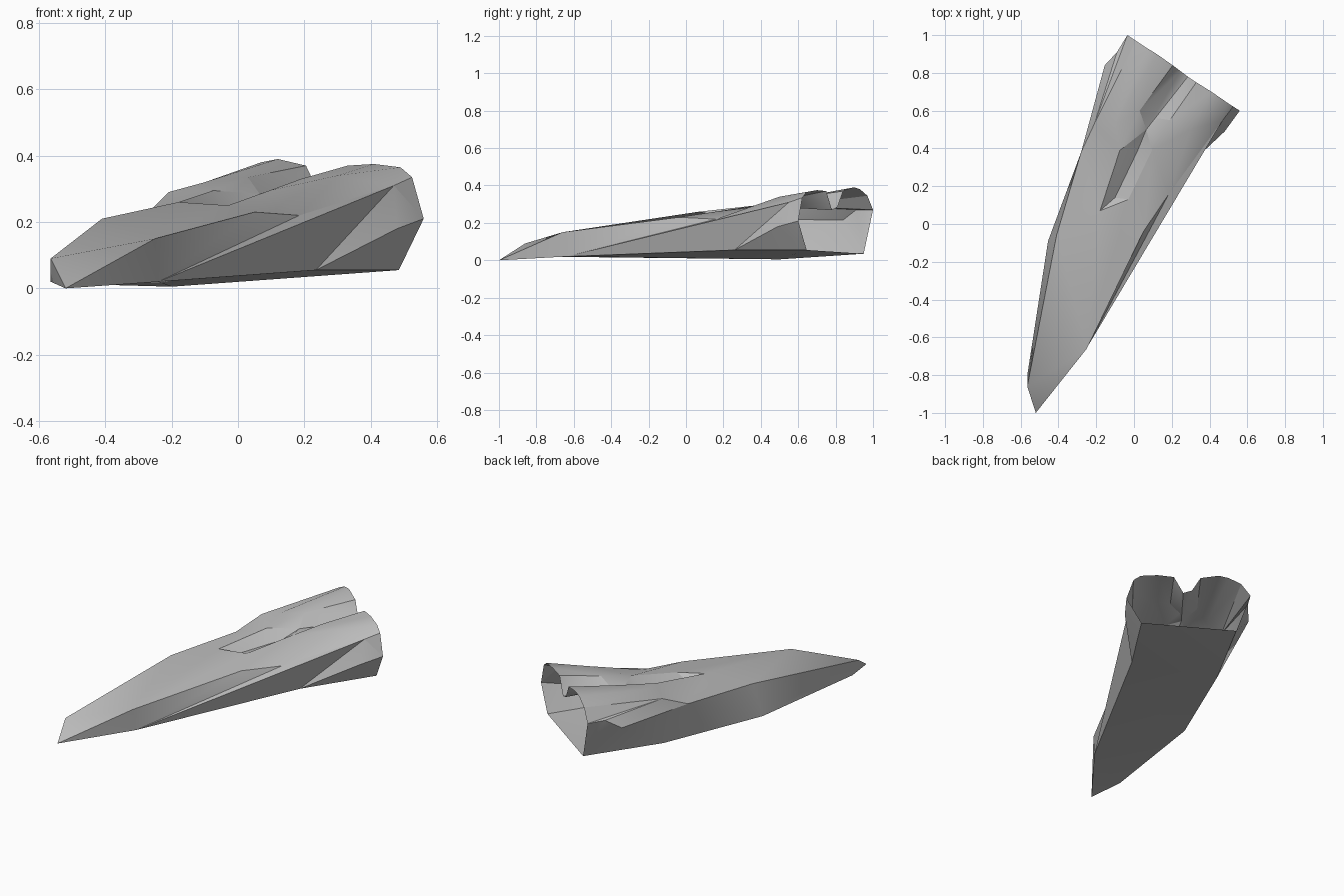
import bpy, bmesh, math
from mathutils import Vector as V

if "Cube" in bpy.data.objects:
    bpy.data.objects.remove(bpy.data.objects["Cube"], do_unlink=True)

grey = bpy.data.materials.new("hull grey")
grey.use_nodes = True
grey.diffuse_color = (.5, .5, .5, 1)
grey.node_tree.nodes["Principled BSDF"].inputs["Base Color"].default_value = (.5, .5, .5, 1)


def progress(line):
    # Fraction of the length reached at each point of a polyline
    total, steps = 0, [0]
    for a, b in zip(line, line[1:]):
        total += (V(b) - V(a)).length
        steps.append(total)
    return [s / total for s in steps]


def strip(a, b):
    # Triangles spanning two polylines with any number of points
    fa, fb, i, j, faces = progress(a), progress(b), 0, 0, []
    while i < len(a) - 1 or j < len(b) - 1:
        if j == len(b) - 1 or (i < len(a) - 1 and fa[i + 1] <= fb[j + 1]):
            faces.append((a[i], a[i + 1], b[j]))
            i += 1
        else:
            faces.append((a[i], b[j + 1], b[j]))
            j += 1
    return faces


def part(name, faces, up=1):
    # Shell object whose faces are turned outward
    bm = bmesh.new()
    index = {}
    for face in faces:
        corners = []
        for p in face:
            if p not in index:
                index[p] = bm.verts.new(p)
            if index[p] not in corners:
                corners.append(index[p])
        if len(corners) > 2:
            bm.faces.new(corners)
    bmesh.ops.recalc_face_normals(bm, faces=bm.faces)
    if sum(f.normal.z * f.calc_area() for f in bm.faces) * up < 0:
        bmesh.ops.reverse_faces(bm, faces=bm.faces)
    mesh = bpy.data.meshes.new(name)
    bm.to_mesh(mesh)
    bm.free()
    mesh.materials.append(grey)
    ob = bpy.data.objects.new(name, mesh)
    bpy.context.collection.objects.link(ob)
    bpy.ops.object.select_all(action='DESELECT')
    ob.select_set(True)
    bpy.context.view_layer.objects.active = ob
    bpy.ops.object.shade_smooth_by_angle(angle=math.radians(30))


# Long hull lines, nose to tail
nose = (-.52, -1, 0)
left_crease = [(-.565, -.86, .09), (-.41, -.06, .21), (-.28, .38, .22), (-.21, .53, .29)]
right_crease = [nose, (-.25, -.66, .15), (.05, -.04, .23), (.185, .16, .22), (.47, .55, .31)]
left_base = [(-.565, -.8, .02), (-.455, -.09, .012), (-.2, .5, .005)]
right_base = [nose, (-.24, -.64, .02), (.235, .26, .055)]
tail_left, tail_right = (.03, .95, .035), (.485, .645, .055)

# Rear side notches
left_notch, left_step = (-.155, .84, .215), (-.09, .91, .27)
right_notch = (.48, .49, .18)

# Tail rims of the twin housings, outer edge to channel
left_rim = [(-.035, 1, .27), (.01, .97, .345), (.07, .93, .38), (.12, .9, .39), (.205, .84, .37)]
right_rim = [(.56, .6, .21), (.525, .622, .335), (.49, .645, .365), (.41, .7, .375), (.33, .75, .37)]

# Cockpit recess and channel points
pit_front, pit_right = (-.18, .07, .26), (-.03, .13, .25)
pit_corner, pit_back, pit_left = (.095, .39, .295), (.065, .5, .285), (-.075, .39, .295)
keel_front, keel_back = (-.1, .14, .225), (.02, .39, .245)
left_lip, right_lip, channel_floor = (.03, .6, .335), (.19, .55, .33), (.125, .56, .29)
left_crown, right_crown = (-.1, .53, .32), (.3, .5, .34)

l1, l2, l3, l4 = left_crease
_, r1, r2, r3, r4 = right_crease

# Deck with the two rounded housings
deck = [(nose, r1, l1), (l1, r1, l2), (r1, pit_front, l2), (r1, pit_right, pit_front),
        (r1, r2, pit_right), (r2, pit_corner, pit_right), (r2, r3, pit_corner),
        (l2, pit_front, l3), (pit_front, pit_left, l3), (l3, pit_left, l4),
        (l4, pit_left, left_crown), (pit_left, left_lip, left_crown),
        (pit_left, pit_back, left_lip), (r3, r4, right_crown),
        (r3, right_crown, pit_corner), (pit_corner, right_crown, right_lip),
        (pit_corner, right_lip, channel_floor), (pit_corner, channel_floor, pit_back)]
deck += strip([l4, left_crown, left_lip], left_rim)
deck += strip([r4, right_crown, right_lip], right_rim)
part("deck", deck)

# Channel between the housings, open at the tail
part("rear_channel", strip([left_lip, pit_back, channel_floor, right_lip],
                           [left_rim[-1], (.245, .81, .285), (.285, .78, .268), right_rim[-1]]))

# Sunken cockpit
part("cockpit_recess", [(pit_front, keel_front, pit_left), (keel_front, keel_back, pit_left),
                        (keel_back, pit_back, pit_left), (pit_front, pit_right, keel_front),
                        (pit_right, keel_back, keel_front), (pit_right, pit_corner, keel_back),
                        (pit_corner, pit_back, keel_back)])

# Right flank with its folded rear panel
base = right_base[-1]
part("right_flank", strip(right_crease, right_base) + [
    (r4, base, right_notch), (r4, right_notch, right_rim[0]),
    (base, tail_right, right_notch), (right_notch, tail_right, right_rim[0])], -1)

# Left flank, closed at the blunt nose
base = left_base[-1]
part("left_flank", strip(left_crease[:3], left_base) + [
    (nose, l1, left_base[0]), (l3, base, left_notch), (l3, left_notch, l4),
    (l4, left_notch, left_step), (l4, left_step, left_rim[0]),
    (base, tail_left, left_notch), (left_notch, tail_left, left_step),
    (left_step, tail_left, left_rim[0])])

# Flat belly
part("belly", strip(right_base + [tail_right], [nose] + left_base + [tail_left]), -1)
